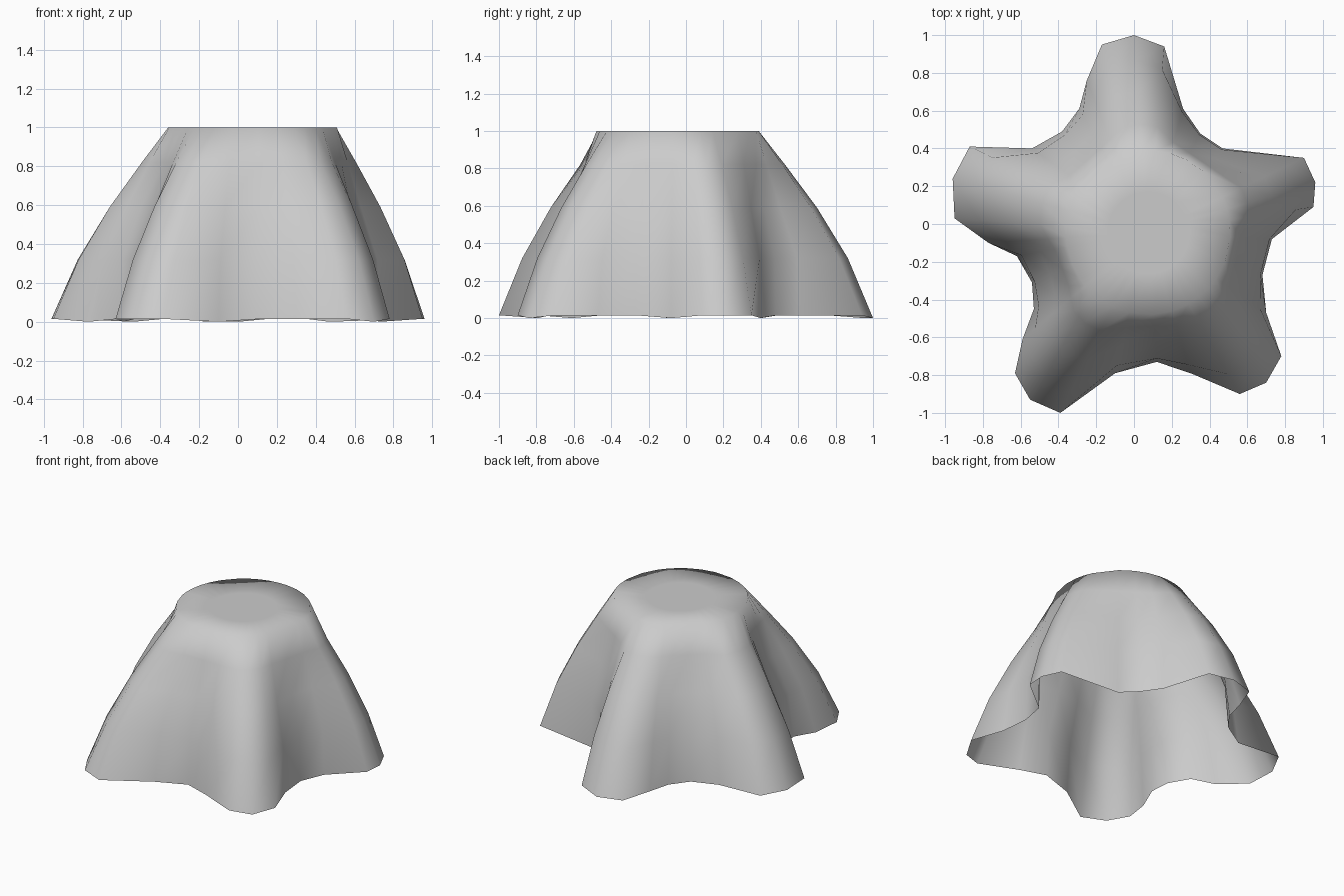
import bpy, bmesh, math

if "Cube" in bpy.data.objects:
    bpy.data.objects.remove(bpy.data.objects["Cube"])

# Wavy hem outline, seen from above, clockwise from the back fold
HEM = [(0, 1), (.16, .94), (.26, .61), (.35, .48), (.47, .40), (.90, .35), (.96, .22), (.95, .09),
       (.73, -.08), (.68, -.27), (.70, -.47), (.78, -.70), (.70, -.84), (.56, -.90), (.30, -.79),
       (.12, -.73), (-.10, -.79), (-.39, -1), (-.55, -.93), (-.63, -.79), (-.59, -.61), (-.53, -.45),
       (-.54, -.31), (-.62, -.17), (-.77, -.10), (-.95, .03), (-.96, .24), (-.87, .41), (-.54, .40),
       (-.38, .49), (-.29, .61), (-.25, .76), (-.17, .95)]
CX, CY, R = 0.075, -0.045, 0.435          # round flat top under the cloth
# Height, outward fraction on fold ridges, outward fraction in valleys
ROWS = [(1.0, 0, 0), (.82, .23, .25), (.59, .51, .56), (.32, .78, .95), (.015, 1, 1)]

bm = bmesh.new()


def ring(z, ridge, valley, scale=1.0):
    verts = []
    for i, (x, y) in enumerate(HEM):
        dx, dy = x - CX, y - CY
        d = math.hypot(dx, dy)
        w = min(max((d - .65) / .25, 0), 1)
        f = valley + (ridge - valley) * w
        r = (R + (d - R) * f) * scale
        dz = -.015 * (i % 4 == 0) if z < .1 else 0
        verts.append(bm.verts.new((CX + dx / d * r, CY + dy / d * r, z + dz)))
    return verts


# Flat top
centre = bm.verts.new((CX, CY, 1.0))
rings = [ring(1.0, 0, 0, .5)] + [ring(*row) for row in ROWS]
n = len(HEM)
for i in range(n):
    bm.faces.new((centre, rings[0][(i + 1) % n], rings[0][i]))

# Draped sides, open underneath
for a, b in zip(rings, rings[1:]):
    for i in range(n):
        j = (i + 1) % n
        bm.faces.new((a[i], a[j], b[j], b[i]))
bmesh.ops.recalc_face_normals(bm, faces=bm.faces)
bm.normal_update()
if centre.normal.z < 0:
    bmesh.ops.reverse_faces(bm, faces=bm.faces)

mesh = bpy.data.meshes.new("draped_cloth")
bm.to_mesh(mesh)
bm.free()
for p in mesh.polygons:
    p.use_smooth = True
cloth = bpy.data.objects.new("draped_cloth", mesh)
bpy.context.collection.objects.link(cloth)
